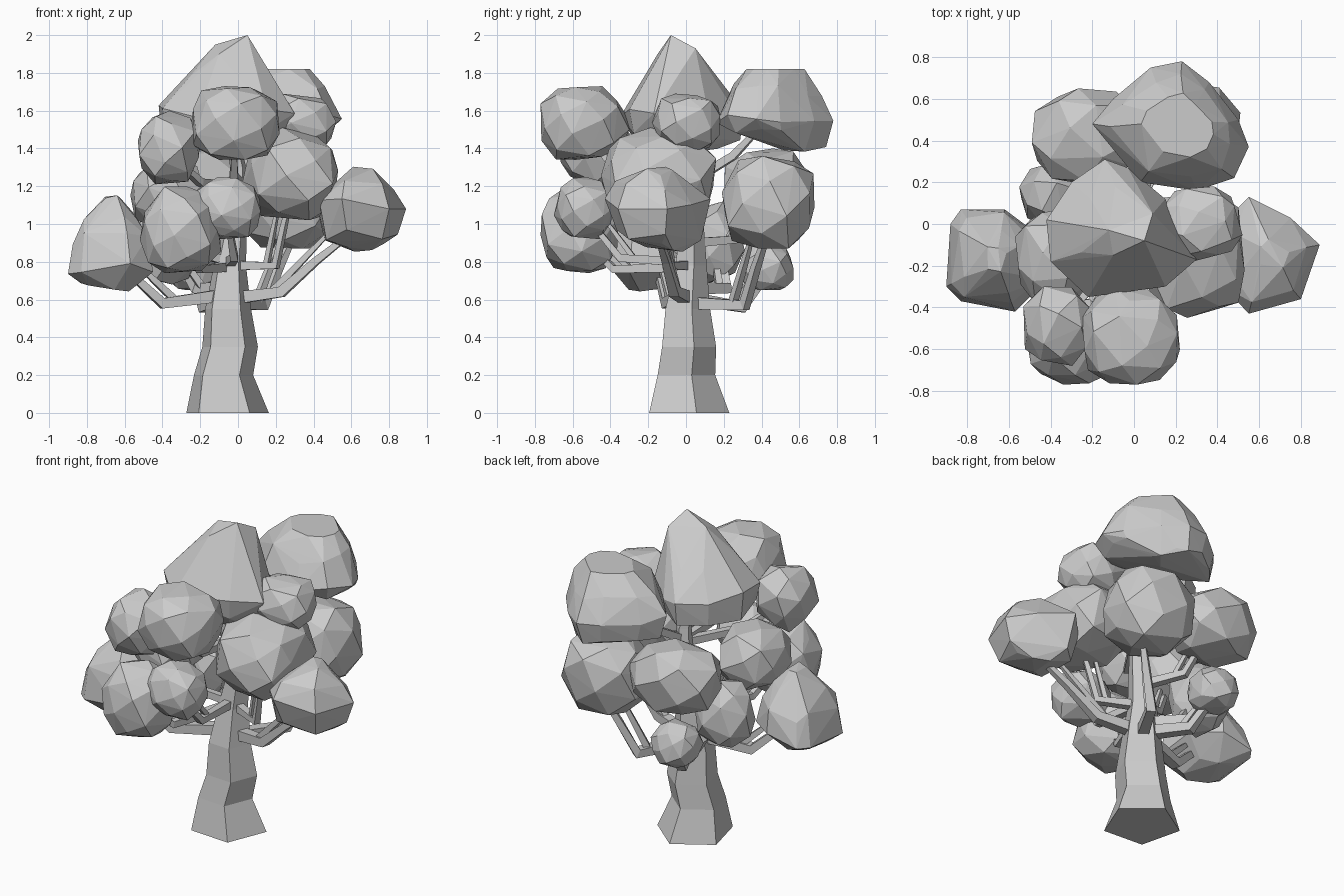
import bpy, bmesh, math, random
from mathutils import Vector

if "Cube" in bpy.data.objects:
    bpy.data.objects.remove(bpy.data.objects["Cube"])


def finish(bm, name):
    bmesh.ops.recalc_face_normals(bm, faces=bm.faces)
    me = bpy.data.meshes.new(name)
    bm.to_mesh(me)
    bm.free()
    ob = bpy.data.objects.new(name, me)
    bpy.context.collection.objects.link(ob)
    return ob


def hull(name, pts):
    bm = bmesh.new()
    for p in pts:
        bm.verts.new(p)
    bmesh.ops.convex_hull(bm, input=bm.verts[:])
    bmesh.ops.delete(bm, geom=[v for v in bm.verts if not v.link_faces], context='VERTS')
    return finish(bm, name)


def clump(name, xr, yr, zr, seed, n=34):
    """Faceted leaf clump: hull of jittered sphere points fitted to a box."""
    rnd = random.Random(seed)
    pts = []
    turn = rnd.uniform(0, 6.28)
    for i in range(n):
        z = 1 - 2 * (i + 0.5) / n
        r = math.sqrt(1 - z * z)
        a = turn + i * 2.39996
        v = Vector((r * math.cos(a), r * math.sin(a), max(z, -0.85)))
        v = Vector([math.copysign(abs(k) ** 0.87, k) + rnd.uniform(-.07, .07) for k in v])
        pts.append(v)
    lo = [min(p[k] for p in pts) for k in range(3)]
    hi = [max(p[k] for p in pts) for k in range(3)]
    box = (xr, yr, zr)
    fit = [[box[k][0] + (p[k] - lo[k]) / (hi[k] - lo[k]) * (box[k][1] - box[k][0])
            for k in range(3)] for p in pts]
    return hull(name, fit)


def layered(name, outline, levels, extra=()):
    """Leaf clump from one plan outline scaled about (cx, cy) at each height."""
    rnd = random.Random(5)
    pts = list(extra)
    for z, s, cx, cy in levels:
        c = Vector((cx, cy))
        for i, p in enumerate(outline):
            k = s if s == 1 else s * rnd.uniform(.9, 1.06)
            pts.append((*(c + (Vector(p) - c) * k), z + rnd.uniform(-.035, .035) * (z < 1.8)))
    return hull(name, pts)


def tube(name, pts, sides, phase=0.0, level=False):
    """Tapered limb through (x, y, z, radius) points."""
    bm = bmesh.new()
    rings = []
    P = [Vector(p[:3]) for p in pts]
    for i, p in enumerate(P):
        t = (P[min(i + 1, len(P) - 1)] - P[max(i - 1, 0)]).normalized()
        if level:
            u, w = Vector((1, 0, 0)), Vector((0, 1, 0))
        else:
            u = t.cross(Vector((0, 0, 1)))
            u = u.normalized() if u.length > 0.05 else Vector((1, 0, 0))
            w = t.cross(u)
        ang = [phase + k * math.tau / sides for k in range(sides)]
        rings.append([bm.verts.new(p + pts[i][3] * (math.cos(a) * u + math.sin(a) * w)) for a in ang])
    for a, b in zip(rings, rings[1:]):
        for k in range(sides):
            j = (k + 1) % sides
            bm.faces.new((a[k], a[j], b[j], b[k]))
    bm.faces.new(rings[0])
    bm.faces.new(rings[-1])
    return finish(bm, name)


# Five-sided kinked trunk
tube("trunk", [(-.06, 0, 0, .23), (-.08, -.01, .2, .165), (-.045, .005, .35, .155),
               (-.055, 0, .55, .128), (-.045, .02, .78, .09), (-.01, .03, 1.05, .06),
               (0, .02, 1.3, .045), (-.03, 0, 1.45, .035)], 5, math.radians(14), True)

# Rounded leaf clumps
clump("leaf_front_top", (-.25, .22), (-.77, -.3), (1.34, 1.73), 2)
clump("leaf_front_left_upper", (-.53, -.2), (-.68, -.3), (1.21, 1.6), 3, 26)
clump("leaf_right_upper", (.12, .52), (-.18, .18), (1.38, 1.69), 4)
clump("leaf_right_middle", (.02, .53), (-.45, .16), (1.02, 1.51), 5)
clump("leaf_front_left_low", (-.52, -.09), (-.77, -.36), (.74, 1.2), 8)
clump("leaf_front_middle", (-.24, .12), (-.7, -.38), (.92, 1.25), 9)
clump("leaf_back_right_low", (-.02, .51), (.19, .68), (.87, 1.36), 10, 28)
clump("leaf_back_left_middle", (-.49, .06), (.2, .65), (1.0, 1.4), 11, 28)
clump("leaf_left_middle", (-.57, -.18), (-.38, .08), (.98, 1.34), 12, 26)
clump("leaf_back_left_low", (-.55, -.2), (-.02, .31), (.68, 1.12), 13, 26)
clump("leaf_back_small", (-.38, -.1), (.29, .57), (.65, .91), 14)

# Angular leaf clumps: crown, back top, right and left
layered("leaf_crown",
        [(-.42, .02), (-.3, .2), (-.14, .31), (-.03, .27), (.15, .12), (.22, -.05),
         (.3, -.17), (.15, -.3), (-.22, -.35), (-.4, -.18)],
        [(1.4, .7, -.06, -.02), (1.47, .93, -.06, -.02), (1.6, 1, 0, 0), (1.75, .68, .0, -.06)],
        [(.05, -.08, 2), (-.12, -.03, 1.95), (.09, .05, 1.93), (.12, -.1, 1.88), (-.1, -.15, 1.9)])
layered("leaf_back_top",
        [(-.2, .48), (-.1, .6), (.08, .75), (.23, .78), (.36, .68), (.5, .5), (.55, .37),
         (.48, .22), (.3, .16), (.03, .2)],
        [(1.41, .4, .2, .72), (1.47, .88, .2, .55), (1.57, 1, 0, 0), (1.71, .82, .2, .42),
         (1.82, .5, .24, .48)])
layered("leaf_right_low",
        [(.89, -.1), (.8, -.36), (.55, -.43), (.43, -.3), (.42, 0), (.55, .13), (.75, .03)],
        [(.88, .45, .68, -.15), (.94, .82, .66, -.15), (1.1, 1, 0, 0), (1.2, .76, .62, -.15),
         (1.27, .3, .68, -.15)])
layered("leaf_left_low",
        [(-.9, -.3), (-.88, 0), (-.83, .07), (-.62, .07), (-.46, -.05), (-.45, -.3),
         (-.57, -.42), (-.83, -.37)],
        [(.67, .55, -.75, -.17), (.77, 1, 0, 0), (.92, .89, -.67, -.17), (1.04, .62, -.66, -.17),
         (1.12, .25, -.66, -.17)])

# Square limbs: trunk root, elbow, end inside a clump
limbs = [
    ("left", (-.1, -.02, .62), (-.4, -.1, .58), (-.66, -.17, .8)),
    ("right", (0, 0, .61), (.23, -.06, .64), (.6, -.15, .95)),
    ("back_right", (-.02, .05, .58), (.13, .31, .57), (.3, .43, .95)),
    ("front_left", (-.08, -.04, .77), (-.2, -.38, .76), (-.3, -.56, .92)),
    ("front", (-.04, -.04, .8), (-.02, -.35, .82), (-.06, -.55, 1.05)),
    ("back_left", (-.08, .05, .66), (-.22, .22, .66), (-.38, .17, .85)),
    ("back", (-.08, .06, .6), (-.18, .3, .56), (-.24, .43, .72)),
    ("right_middle", (0, 0, .78), (.2, -.1, .78), (.28, -.15, 1.15)),
    ("left_middle", (-.05, 0, .8), (-.25, -.08, .86), (-.37, -.12, 1.1)),
    ("back_middle", (-.02, .04, .9), (-.15, .28, .92), (-.22, .42, 1.15)),
    ("front_top", (0, 0, 1.22), (-.02, -.35, 1.25), (-.02, -.52, 1.45)),
    ("upper_left", (0, 0, 1.2), (-.2, -.3, 1.22), (-.36, -.48, 1.35)),
    ("back_top", (0, .02, 1.22), (.08, .25, 1.36), (.16, .45, 1.55)),
    ("upper_right", (0, .02, 1.2), (.17, .03, 1.28), (.33, 0, 1.5))]
for i, (name, a, b, c) in enumerate(limbs):
    r = .046 if a[2] < .7 else .034
    mid = Vector(b).lerp(Vector(c), .5) + Vector((0, 0, .01))
    tube("branch_" + name, [(*a, r), (*b, r * .85), (*mid, r * .62), (*c, r * .4)], 4, math.pi / 4)
    # Side twig forking off before the elbow
    if i < 10:
        start = Vector(a).lerp(Vector(b), .75)
        end = Vector(c).lerp(Vector((a[0], a[1], c[2])), .2)
        tube("twig_" + name, [(*start, r * .6), (*start.lerp(end, .5), r * .5), (*end, r * .3)], 4, math.pi / 4)
